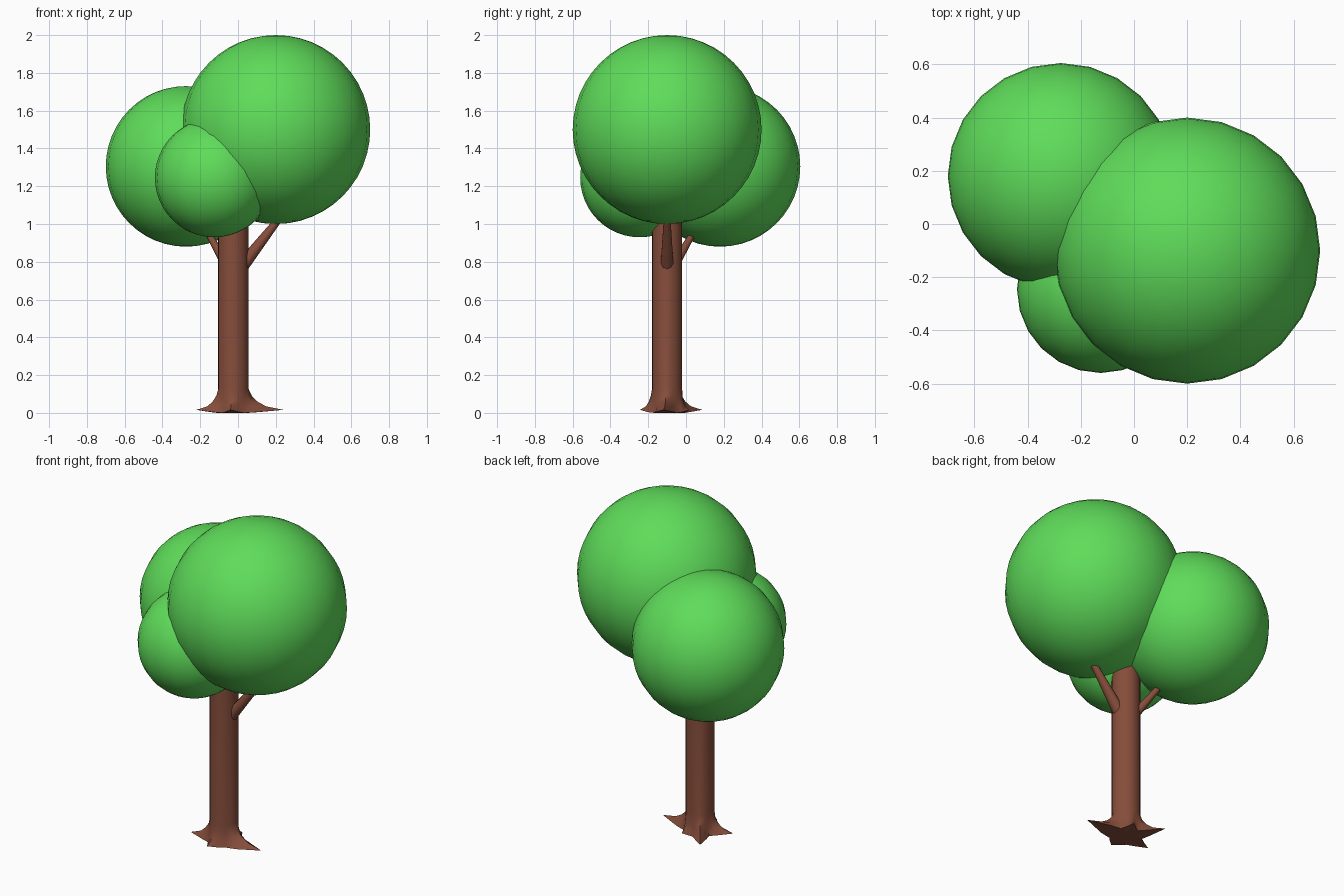
import bpy, bmesh, math
from mathutils import Vector

if "Cube" in bpy.data.objects:
    bpy.data.objects.remove(bpy.data.objects["Cube"])


def material(name, rgb):
    m = bpy.data.materials.new(name)
    m.diffuse_color = (*rgb, 1)
    m.use_nodes = True
    m.node_tree.nodes["Principled BSDF"].inputs["Base Color"].default_value = m.diffuse_color
    return m


BARK = material("bark_brown", (0.235, 0.074, 0.043))
LEAF = material("leaf_green", (0.114, 0.72, 0.102))


def finish(obj, mat, angle=60):
    obj.data.materials.clear()
    obj.data.materials.append(mat)
    bpy.ops.object.select_all(action='DESELECT')
    obj.select_set(True)
    bpy.context.view_layer.objects.active = obj
    bpy.ops.object.shade_smooth_by_angle(angle=math.radians(angle))


def foliage(name, centre, radius):
    bpy.ops.mesh.primitive_uv_sphere_add(segments=24, ring_count=24,
                                         radius=radius, location=centre)
    obj = bpy.context.object
    obj.name = name
    finish(obj, LEAF)


def branch(name, start, end, r1, r2):
    a, b = Vector(start), Vector(end)
    bpy.ops.mesh.primitive_cone_add(vertices=10, radius1=r1, radius2=r2,
                                    depth=(b - a).length, location=(a + b) / 2)
    obj = bpy.context.object
    obj.name = name
    obj.rotation_euler = (b - a).to_track_quat('Z', 'Y').to_euler()
    finish(obj, BARK)


def trunk():
    # root tips: angle in degrees and reach from the trunk axis
    roots = [(-4, 0.266), (70, 0.125), (125, 0.227), (192, 0.20), (264, 0.145)]
    # profile: height and how far the roots flare out there
    levels = [(0.0, 1.0), (0.035, 0.50), (0.06, 0.26), (0.09, 0.10),
              (0.13, 0.0), (1.12, 0.0)]
    spokes = []                      # angle, reach, closeness to a root tip
    for i, (ang, reach) in enumerate(roots):
        nxt, nreach = roots[(i + 1) % len(roots)]
        gap = (nxt - ang) % 360
        for t, w, r in ((0, 1, reach), (0.25, 0.27, reach),
                        (0.5, 0, reach), (0.75, 0.27, nreach)):
            spokes.append((math.radians(ang + gap * t), r, w))

    bm = bmesh.new()
    rings = []
    for z, flare in levels:
        ring = []
        for ang, reach, w in spokes:
            r = 0.08 + flare * (0.012 + w * (reach - 0.092))
            lift = 0.016 * w if z == 0 else 0
            ring.append(bm.verts.new((r * math.cos(ang), r * math.sin(ang), z + lift)))
        rings.append(ring)
    n = len(spokes)
    for low, high in zip(rings, rings[1:]):
        for i in range(n):
            j = (i + 1) % n
            bm.faces.new((low[i], low[j], high[j], high[i]))
    bm.faces.new(rings[-1])
    foot = bm.verts.new((0, 0, 0))
    for i in range(n):
        bm.faces.new((foot, rings[0][(i + 1) % n], rings[0][i]))
    bmesh.ops.recalc_face_normals(bm, faces=bm.faces)
    me = bpy.data.meshes.new("trunk")
    bm.to_mesh(me)
    bm.free()
    obj = bpy.data.objects.new("trunk", me)
    obj.location = (-0.025, -0.10, 0)
    bpy.context.collection.objects.link(obj)
    finish(obj, BARK)


# trunk with spreading roots
trunk()

# branches reaching into the crown
branch("right_branch", (0.0, -0.10, 0.75), (0.235, -0.10, 1.05), 0.038, 0.017)
branch("back_left_branch", (-0.05, -0.075, 0.76), (-0.18, 0.06, 0.99), 0.027, 0.014)

# crown made of three overlapping balls
foliage("large_foliage", (0.2, -0.1, 1.5), 0.5)
foliage("back_foliage", (-0.275, 0.18, 1.305), 0.425)
foliage("front_foliage", (-0.125, -0.245, 1.245), 0.315)
